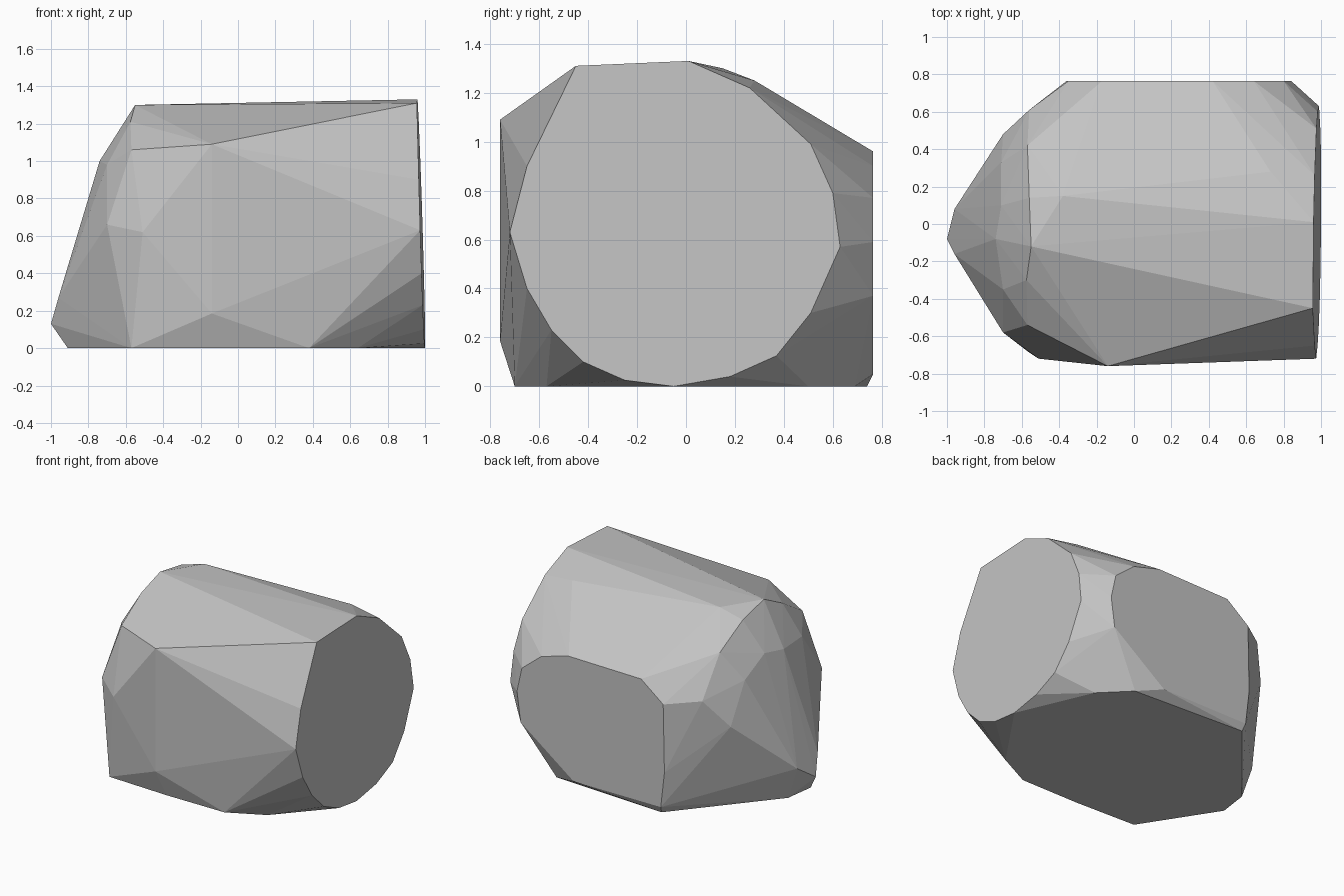
import bpy
import bmesh
from math import radians

default_cube = bpy.data.objects.get("Cube")
if default_cube:
    bpy.data.objects.remove(default_cube, do_unlink=True)


def make_material(name, colour):
    """Create one flat colour for viewport and render."""
    material = bpy.data.materials.new(name)
    material.use_nodes = True
    material.diffuse_color = colour
    shader = next(node for node in material.node_tree.nodes
                  if node.type == "BSDF_PRINCIPLED")
    shader.inputs["Base Color"].default_value = colour
    shader.inputs["Roughness"].default_value = 0.9
    return material


def make_convex_object(name, points, material):
    """Wrap the profile corners in one faceted solid."""
    shape = bmesh.new()
    for point in points:
        shape.verts.new(point)
    result = bmesh.ops.convex_hull(shape, input=shape.verts[:])
    # Corners that ended up inside the solid are not needed
    inside = [item for item in result["geom_interior"]
              if isinstance(item, bmesh.types.BMVert)]
    bmesh.ops.delete(shape, geom=inside, context="VERTS")
    # Join the triangles of each broken-off plane into one face
    bmesh.ops.dissolve_limit(shape, angle_limit=radians(1),
                             verts=shape.verts[:], edges=shape.edges[:])
    bmesh.ops.recalc_face_normals(shape, faces=shape.faces[:])
    mesh = bpy.data.meshes.new(name)
    shape.to_mesh(mesh)
    shape.free()
    mesh.materials.append(material)
    mesh.shade_flat()
    rock = bpy.data.objects.new(name, mesh)
    bpy.context.scene.collection.objects.link(rock)
    return rock


# Large round cut at the left end: (y, z) outline on a slightly leaning plane
end_outline = [
    (-.45, 1.31), (-.65, .9), (-.72, .63), (-.65, .4), (-.55, .23),
    (-.42, .1), (-.25, .025), (-.05, 0), (.18, .04), (.37, .125),
    (.51, .3), (.63, .57), (.6, .79), (.51, .99), (.26, 1.22), (.01, 1.33),
]
end_cut = [(1 - .03 * z + .01 * y, y, z) for y, z in end_outline]

# Flat cut at the back: (x, z) outline
back_outline = [
    (.84, .59), (.8, .77), (.64, .9), (.42, .96), (-.17, .95), (-.35, .81),
    (-.36, .31), (-.33, .05), (.38, .05), (.81, .37),
]
back_cut = [(x, .765, z) for x, z in back_outline]

# Flat base: (x, y) outline
base_outline = [
    (.38, -.7), (.64, -.57), (-.09, -.7), (-.57, -.68), (-.91, -.15),
    (-.88, .07), (-.32, .74), (.57, .69), (.76, .5),
]
base_cut = [(x, y, 0) for x, y in base_outline]

# Corners of the chipped front, the top rim and the blunt nose
front_chips = [(-.14, -.76, 1.09), (-.14, -.76, .185),
               (-.51, -.72, .62), (-.7, -.58, .66)]
top_rim = [(-.57, -.54, 1.06), (-.575, -.3, 1.21), (-.55, -.12, 1.3),
           (-.56, .14, 1.25), (-.57, .42, 1.12), (-.56, .61, .83),
           (-.38, .15, 1.3), (.73, .28, 1.25)]
nose = [(-1, -.08, .13), (-.96, .08, .24), (-.96, -.16, .27),
        (-.7, .48, .63), (-.71, .33, .92), (-.71, .1, 1.03),
        (-.74, -.08, 1), (-.7, -.35, .98)]

stone_grey = make_material("stone grey", (.55, .55, .55, 1))
make_convex_object("faceted_rock",
                   end_cut + back_cut + base_cut
                   + front_chips + top_rim + nose, stone_grey)
